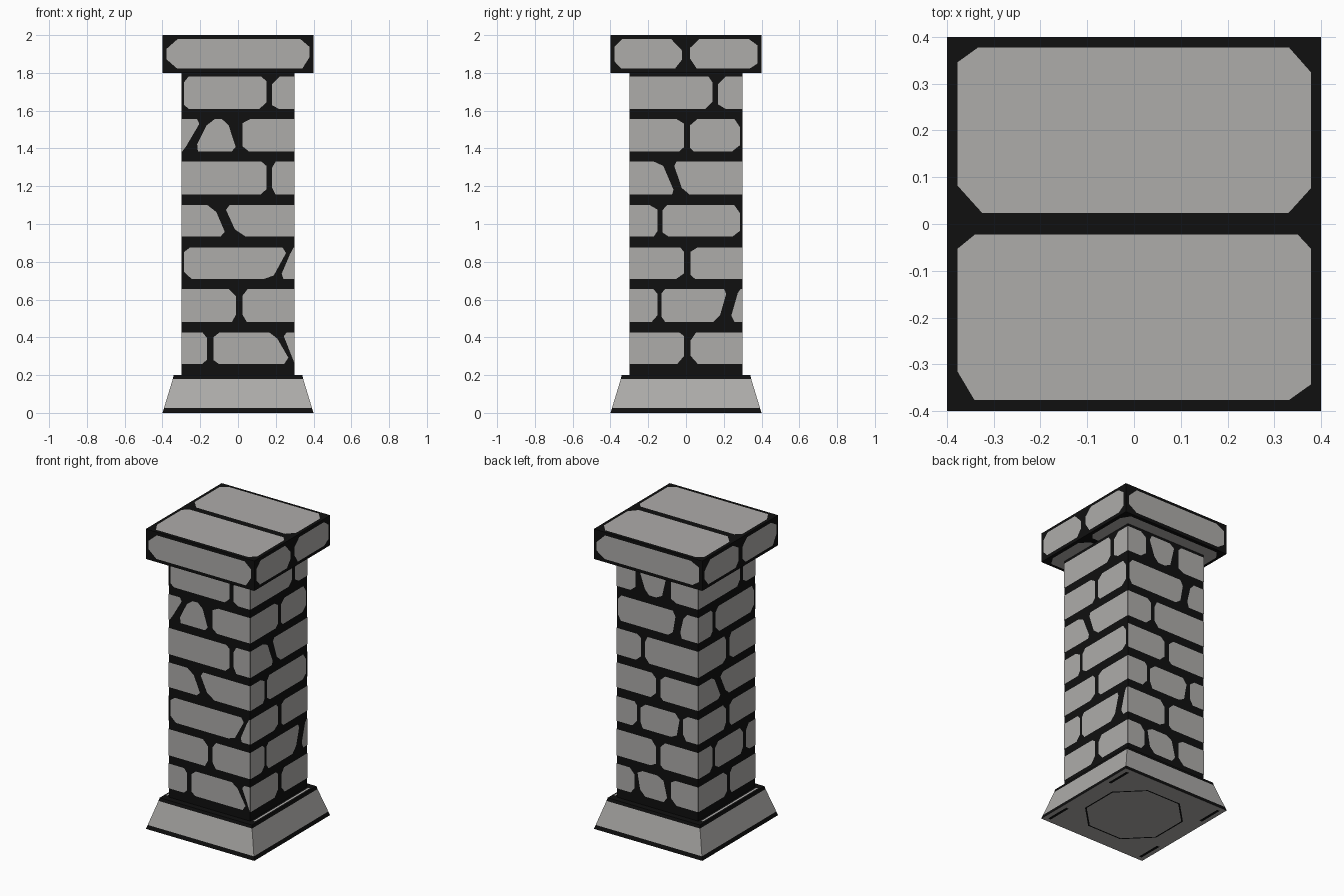
import bpy, bmesh, math, random
from mathutils import Vector, Matrix

if "Cube" in bpy.data.objects:
    bpy.data.objects.remove(bpy.data.objects["Cube"])

random.seed(4)


def material(name, rgb):
    m = bpy.data.materials.new(name)
    m.diffuse_color = (*rgb, 1)
    m.use_nodes = True
    m.node_tree.nodes["Principled BSDF"].inputs["Base Color"].default_value = m.diffuse_color
    return m


STONE = material("grey stone", (0.42, 0.412, 0.40))
MORTAR = material("black mortar", (0.005, 0.005, 0.005))
LIFT = 0.002   # how far the painted stones sit off the mortar


def finish(bm, name, mats):
    me = bpy.data.meshes.new(name)
    bm.to_mesh(me)
    bm.free()
    for m in mats:
        me.materials.append(m)
    ob = bpy.data.objects.new(name, me)
    bpy.context.collection.objects.link(ob)
    return ob


def stack(name, profile, mats, rule=lambda z: 0):
    """Square column through (half width, z) rings, coloured by height."""
    bm = bmesh.new()
    rings = [[bm.verts.new((sx * h, sy * h, z)) for sx, sy in
              ((-1, -1), (1, -1), (1, 1), (-1, 1))] for h, z in profile]
    for a, b in zip(rings, rings[1:]):
        for i in range(4):
            j = (i + 1) % 4
            bm.faces.new((a[i], a[j], b[j], b[i]))
    bm.faces.new(rings[0][::-1])
    bm.faces.new(rings[-1])
    for f in bm.faces:
        f.material_index = rule(f.calc_center_median().z)
    return finish(bm, name, mats)


def chip(corners, cut, edge):
    """Cut the corners of a 2D outline, except those on the wall's edge."""
    pts = [p for i, p in enumerate(corners) if p != corners[i - 1]]
    out = []
    for i, p in enumerate(pts):
        if abs(p[0]) >= edge:
            out.append(p)
            continue
        v = Vector(p)
        for q in (pts[i - 1], pts[(i + 1) % len(pts)]):
            d = Vector(q) - v
            c = min(cut * random.uniform(0.6, 1.4), 0.4 * d.length)
            out.append(tuple(v + d.normalized() * c))
    return out


def plate(bm, pts, place):
    return bm.faces.new([bm.verts.new(place(u, w)) for u, w in pts])


def on_side(k, half):
    """Front, right, back, left = 0..3."""
    rot = Matrix.Rotation(k * math.pi / 2, 3, 'Z')
    return lambda u, z: rot @ Vector((u, -half - LIFT, z))


def quad(b, lo, hi):
    """Brick: (left, right) or (left top, left bottom, right top, right bottom)."""
    if len(b) == 2:
        b = (b[0], b[0], b[1], b[1])
    return [(b[1], lo), (b[3], lo), (b[2], hi), (b[0], hi)]


# mortar bodies: flared base, shaft, cap
stack("base", [(.4, 0), (.392, .025), (.345, .18), (.34, .2)],
      [MORTAR, STONE], lambda z: 1 if z < 0.001 or .05 < z < .15 else 0)
stack("shaft", [(.3, .195), (.3, 1.81)], [MORTAR])
stack("cap", [(.4, 1.8), (.4, 2)], [MORTAR])

# brick courses, bottom to top
E = 0.3
ROWS = [(.26, .425), (.48, .655), (.71, .875), (.935, 1.10),
        (1.155, 1.33), (1.385, 1.555), (1.61, 1.78)]
FRONT = [
    [(-E, -.165), (-.13, -.13, .19, .285), (.235, E, E, E)],
    [(-E, -.01), (.025, E)],
    [(-.285, -.285, .27, .18), (.29, .22, E, E)],
    [(-E, -E, -.13, -.06), (-.075, 0, E, E)],
    [(-E, .15), (.18, E)],
    [(-E, -E, -.19, -.29), (-.15, -.235, -.06, -.005), (.025, E)],
    [(-.285, .15), (.18, E)]]
RIGHT = [
    [(-E, -.01), (.025, E)],
    [(-E, -.15), (-.13, -.13, .22, .17), (.28, .23, E, E)],
    [(-E, -.01), (.025, E)],
    [(-E, -.15), (-.125, .285)],
    [(-E, -E, -.13, -.055), (-.07, -.01, E, E)],
    [(-E, -.01), (.02, .285)],
    [(-E, .14), (.17, E)]]
BACK = [
    [(-E, -.17), (-.15, -.12, .04, .08), (.1, E)],
    [(-E, -.01), (.025, E)],
    [(-E, -.15), (-.125, -.125, .17, .14), (.19, E)],
    [(-E, -.01), (.025, E)],
    [(-E, -.12), (-.09, E)],
    [(-.29, -.29, .14, .11), (.2, .16, E, E)],
    [(-E, -.16), (-.14, -.08, .07, .03), (.1, E)]]
LEFT = [
    [(-E, .0), (.03, E)],
    [(-E, -.15), (-.125, .17), (.2, E)],
    [(-E, -.01), (.025, E)],
    [(-E, -E, -.14, -.06), (-.08, 0, E, E)],
    [(-E, -.01), (.025, E)],
    [(-E, -.15), (-.12, .285)],
    [(-E, .14), (.17, E)]]
for k, (name, rows) in enumerate((("front_bricks", FRONT), ("right_bricks", RIGHT),
                                  ("back_bricks", BACK), ("left_bricks", LEFT))):
    bm = bmesh.new()
    for (lo, hi), row in zip(ROWS, rows):
        for b in row:
            plate(bm, chip(quad(b, lo, hi), 0.03, E), on_side(k, E))
    finish(bm, name, [STONE])

# cap stones: one across front and back, two on each side, two above and below
bm = bmesh.new()
for k in range(4):
    spans = [(-.378, .378)] if k % 2 == 0 else [(-.378, -.02), (.02, .378)]
    for b in spans:
        plate(bm, chip(quad(b, 1.822, 1.98), 0.045, 1), on_side(k, .4))
for lo, hi in ((-.376, -.022), (.024, .378)):
    plate(bm, chip(quad((-.378, .378), lo, hi), 0.045, 1),
          lambda u, w: (u, w, 2 + LIFT / 2))
    plate(bm, chip(quad((-.378, .378), lo, hi), 0.045, 1)[::-1],
          lambda u, w: (u, w, 1.8 - LIFT))
finish(bm, "cap_stones", [STONE])

# thin stone strips on the ledge of the base
bm = bmesh.new()
for s in (-1, 1):
    plate(bm, quad((s * .322 - .006, s * .322 + .006), -.29, .29),
          lambda u, w: (u, w, .2 + LIFT))
finish(bm, "ledge_strips", [STONE])

# dark joints under the base: an octagonal line and four corner strokes
bm = bmesh.new()


def octagon(r):
    a, b = r, r * .45
    return [(a, -b), (a, b), (b, a), (-b, a), (-a, b), (-a, -b), (-b, -a), (b, -a)]


ins, outs = octagon(.272), octagon(.282)
for i in range(8):
    j = (i + 1) % 8
    plate(bm, [ins[i], ins[j], outs[j], outs[i]], lambda u, w: (u, w, -.001))
for sx in (-1, 1):
    for sy in (-1, 1):
        pts = [(sx * .35, sy * .2), (sx * .37, sy * .2),
               (sx * .37, sy * .37), (sx * .35, sy * .37)]
        plate(bm, pts if sx * sy < 0 else pts[::-1], lambda u, w: (u, w, -.001))
for f in bm.faces:
    f.normal_update()
    if f.normal.z > 0:
        f.normal_flip()
finish(bm, "base_joints", [MORTAR])
